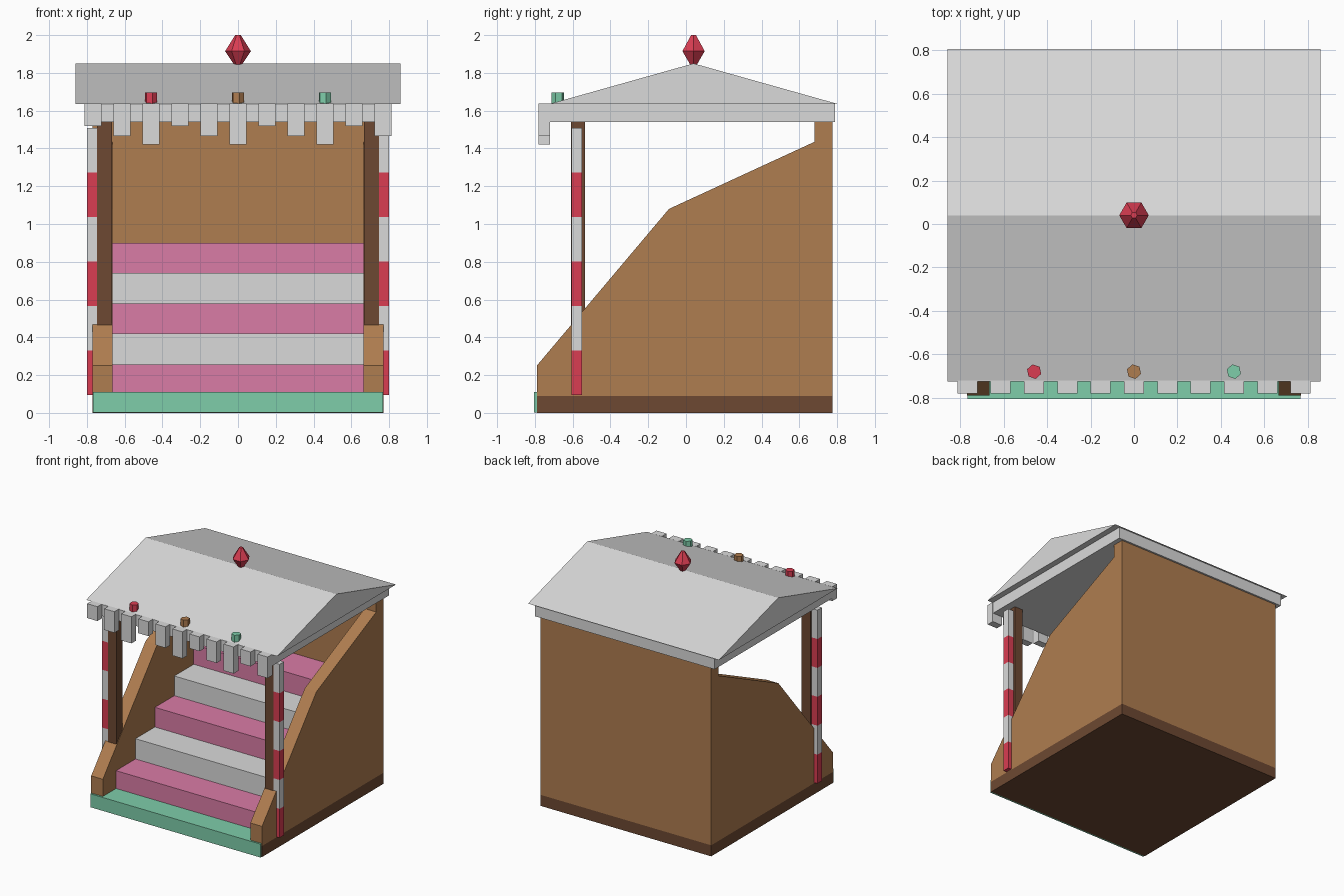
import bpy
import bmesh
from math import pi
from mathutils import Matrix

cube = bpy.data.objects.get("Cube")
if cube:
    bpy.data.objects.remove(cube, do_unlink=True)


def material(name, rgb):
    m = bpy.data.materials.new(name)
    m.use_nodes = True
    m.diffuse_color = (*rgb, 1)
    m.node_tree.nodes["Principled BSDF"].inputs["Base Color"].default_value = (*rgb, 1)
    return m


white = material("off white", (0.7, 0.7, 0.7))
brown = material("warm brown", (0.43, 0.205, 0.08))
dark = material("dark brown", (0.153, 0.066, 0.032))
red = material("red", (0.7, 0.047, 0.085))
pink = material("pink", (0.7, 0.2, 0.38))
teal = material("teal", (0.21, 0.61, 0.4))


def finish(name, bm, *mats):
    bmesh.ops.recalc_face_normals(bm, faces=bm.faces)
    mesh = bpy.data.meshes.new(name)
    bm.to_mesh(mesh)
    bm.free()
    for m in mats:
        mesh.materials.append(m)
    obj = bpy.data.objects.new(name, mesh)
    bpy.context.collection.objects.link(obj)
    return obj


def add_box(bm, x, y, z, index=0):
    """Add a box spanning the given (low, high) ranges."""
    mid = [(a + b) / 2 for a, b in (x, y, z)]
    size = [b - a for a, b in (x, y, z)]
    mat = Matrix.Translation(mid) @ Matrix.Diagonal((*size, 1))
    verts = bmesh.ops.create_cube(bm, size=1, matrix=mat)["verts"]
    for f in {f for v in verts for f in v.link_faces}:
        f.material_index = index


def box(name, x, y, z, mat):
    bm = bmesh.new()
    add_box(bm, x, y, z)
    return finish(name, bm, mat)


def prism(name, profile, x0, x1, mat):
    """Extrude a (y, z) profile along x."""
    bm = bmesh.new()
    face = bm.faces.new([bm.verts.new((x0, y, z)) for y, z in profile])
    ext = bmesh.ops.extrude_face_region(bm, geom=[face])["geom"]
    moved = [v for v in ext if isinstance(v, bmesh.types.BMVert)]
    bmesh.ops.translate(bm, verts=moved, vec=(x1 - x0, 0, 0))
    return finish(name, bm, mat)


# Base slab, front step and back wall
box("base", (-0.77, 0.77), (-0.79, 0.775), (0, 0.09), dark)
box("front_step", (-0.767, 0.767), (-0.805, -0.5), (0.001, 0.11), teal)
box("back_wall", (-0.67, 0.67), (0.68, 0.775), (0.09, 1.54), brown)

# Stairs in alternating colours
bm = bmesh.new()
levels = [0.11, 0.255, 0.42, 0.58, 0.74, 0.90]
for i, (low, high) in enumerate(zip(levels, levels[1:])):
    add_box(bm, (-0.667, 0.667), (-0.62 + 0.25 * i, 0.69), (low, high), i % 2)
finish("stairs", bm, pink, white)

# Side walls, corner posts and striped poles
wall = [(-0.79, 0.09), (-0.79, 0.25), (-0.09, 1.08), (0.68, 1.435),
        (0.68, 1.54), (0.775, 1.54), (0.775, 0.09)]
for side, s in (("left", 1), ("right", -1)):
    prism(side + "_wall", wall, s * 0.665, s * 0.77, brown)
    box(side + "_post", sorted((s * 0.668, s * 0.746)), (-0.609, -0.535), (0.1, 1.545), dark)
    bm = bmesh.new()
    band = 0.2355
    for i in range(6):
        z = 0.095 + band * i
        add_box(bm, sorted((s * 0.743, s * 0.80)), (-0.607, -0.55), (z, z + band), i % 2)
    finish(side + "_striped_pole", bm, red, white)

# Gable roof on a flat ceiling frame
prism("roof", [(-0.725, 1.635), (0.04, 1.85), (0.805, 1.635)], -0.86, 0.86, white)
box("roof_frame", (-0.81, 0.81), (-0.722, 0.79), (1.54, 1.636), white)

# Hanging valance tabs in three lengths
bm = bmesh.new()
for i in range(-5, 6):
    x = 0.1535 * i
    bottom = (1.42, 1.52, 1.465)[i % 3]
    add_box(bm, (x - 0.046, x + 0.046), (-0.78, -0.72), (bottom, 1.637))
finish("valance", bm, white)


# Small lamps along the front eave
for name, x, mat in (("red", -0.46, red), ("brown", 0, brown), ("teal", 0.46, teal)):
    bm = bmesh.new()
    bmesh.ops.create_cone(bm, cap_ends=True, segments=6, radius1=0.034, radius2=0.034,
                          depth=0.06, matrix=Matrix.Translation((x, -0.68, 1.666))
                          @ Matrix.Rotation(pi / 16, 4, "Z"))
    finish(name + "_lamp", bm, mat)

# Faceted finial on the ridge
bm = bmesh.new()
for low, high, r1, r2 in ((1.84, 1.915, 0.018, 0.068), (1.915, 2.0, 0.068, 0.015)):
    bmesh.ops.create_cone(bm, cap_ends=True, segments=6, radius1=r1, radius2=r2,
                          depth=high - low,
                          matrix=Matrix.Translation((0, 0.04, (low + high) / 2))
                          @ Matrix.Rotation(pi / 2, 4, "Z"))
finish("finial", bm, red)
